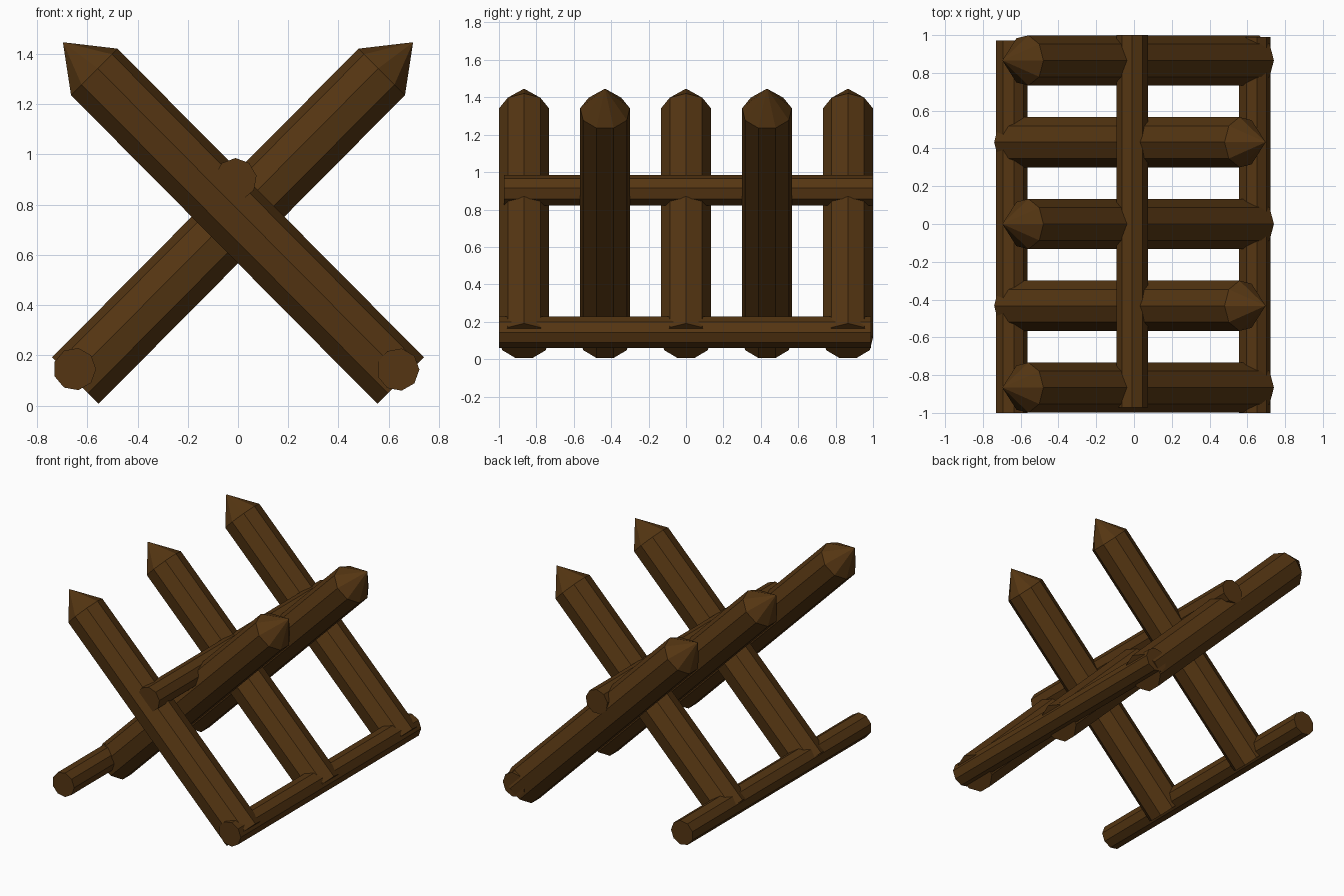
import bpy, bmesh, math
from mathutils import Vector

if "Cube" in bpy.data.objects:
    bpy.data.objects.remove(bpy.data.objects["Cube"])

wood = bpy.data.materials.new("dark_wood")
wood.diffuse_color = (0.09, 0.036, 0.006, 1)
wood.use_nodes = True
wood.node_tree.nodes["Principled BSDF"].inputs["Base Color"].default_value = wood.diffuse_color
SIDES = 9


def log(name, start, end, radius, up, tip=None):
    """Nine-sided log from start to end, one ridge facing 'up', optional sharpened tip."""
    start, end = Vector(start), Vector(end)
    up = Vector(up).normalized()
    side = (end - start).normalized().cross(up)
    bm = bmesh.new()

    def ring(c):
        return [bm.verts.new(c + radius * (math.cos(a) * up + math.sin(a) * side))
                for a in (2 * math.pi * i / SIDES for i in range(SIDES))]

    low, high = ring(start), ring(end)
    bm.faces.new(low[::-1])
    apex = bm.verts.new(tip) if tip else None
    for i in range(SIDES):
        j = (i + 1) % SIDES
        bm.faces.new((low[i], low[j], high[j], high[i]))
        if apex:
            bm.faces.new((high[i], high[j], apex))
    if not apex:
        bm.faces.new(high)
    bmesh.ops.recalc_face_normals(bm, faces=bm.faces)
    mesh = bpy.data.meshes.new(name)
    bm.to_mesh(mesh)
    bm.free()
    mesh.materials.append(wood)
    ob = bpy.data.objects.new(name, mesh)
    bpy.context.collection.objects.link(ob)
    return ob


# Sharpened stakes, leaning alternately left and right
for k in range(5):
    y = (k - 2) * 0.433
    s = 1 if k % 2 == 0 else -1
    log(f"stake_{k + 1}", (s * 0.645, y, 0.096), (-s * 0.575, y, 1.325), 0.135,
        (s, 0, 1), tip=(-s * 0.697, y, 1.446))

# Horizontal rails: one in the crotch, one along each foot
log("top_rail", (-0.01, -0.972, 0.9), (-0.01, 1.0, 0.9), 0.085, (0, 0, 1))
log("left_foot_rail", (-0.65, -1.0, 0.145), (-0.65, 0.972, 0.145), 0.085, (1, 0, 0))
log("right_foot_rail", (0.637, -1.0, 0.143), (0.637, 0.99, 0.143), 0.085, (1, 0, 0))
